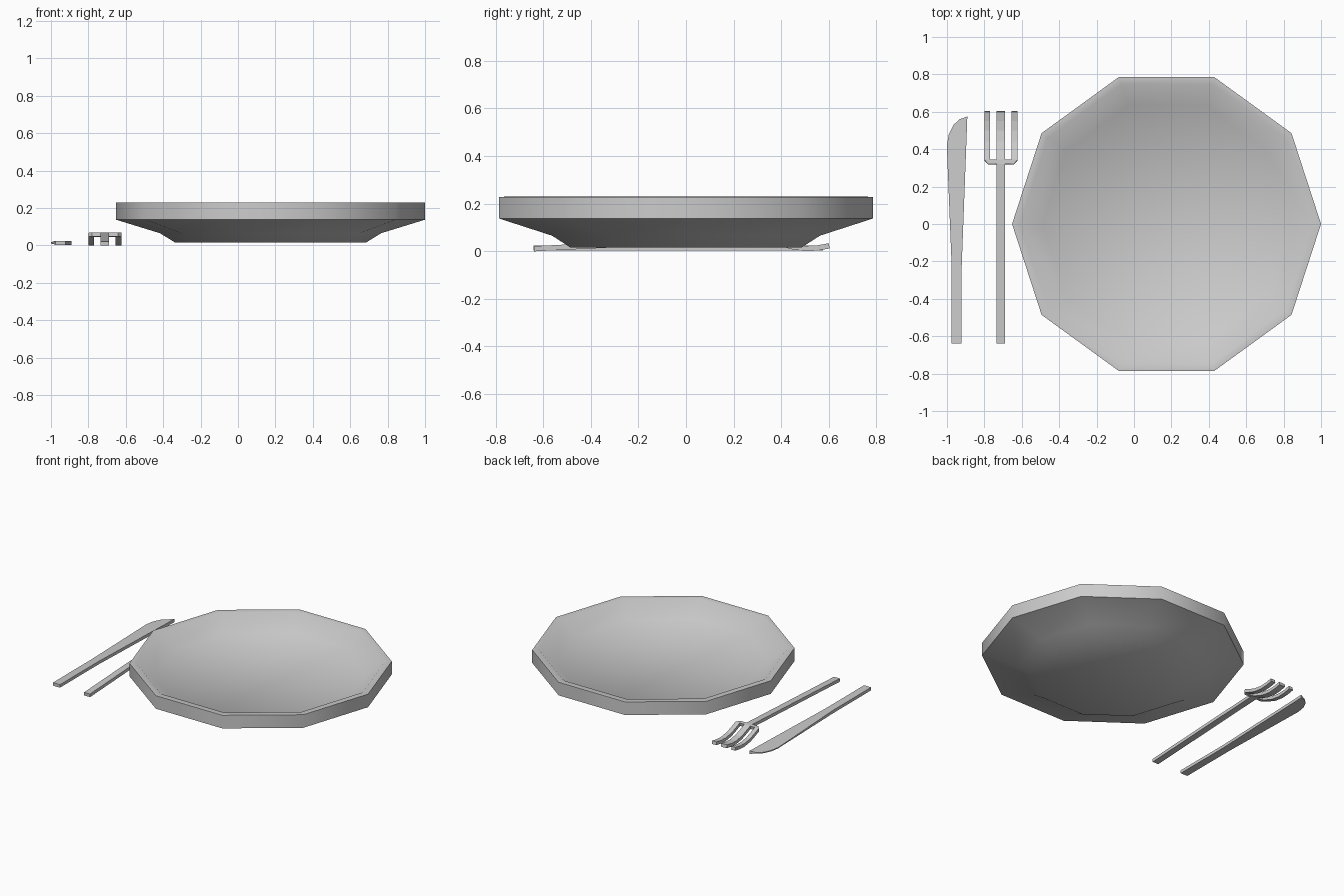
import bpy, bmesh, math

if "Cube" in bpy.data.objects:
    bpy.data.objects.remove(bpy.data.objects["Cube"])


def make_object(name, bm, smooth=None):
    bmesh.ops.remove_doubles(bm, verts=bm.verts, dist=0.0005)
    bmesh.ops.recalc_face_normals(bm, faces=bm.faces)
    me = bpy.data.meshes.new(name)
    bm.to_mesh(me)
    bm.free()
    ob = bpy.data.objects.new(name, me)
    bpy.context.collection.objects.link(ob)
    bpy.ops.object.select_all(action='DESELECT')
    ob.select_set(True)
    bpy.context.view_layer.objects.active = ob
    if smooth:
        bpy.ops.object.shade_smooth_by_angle(angle=math.radians(smooth))
    return ob


# Plate: ten-sided lathe of a (radius, z) profile, from underside to inner floor
SIDES, CX = 10, 0.174
profile = [(0.512, 0.016), (0.592, 0.065), (0.826, 0.137), (0.826, 0.228),
           (0.785, 0.229), (0.665, 0.14)]
bm = bmesh.new()
rings = [[bm.verts.new((CX + r * math.cos(math.tau * i / SIDES),
                        r * math.sin(math.tau * i / SIDES), z))
          for i in range(SIDES)] for r, z in profile]
for a, b in zip(rings, rings[1:]):
    for i in range(SIDES):
        j = (i + 1) % SIDES
        bm.faces.new((a[i], a[j], b[j], b[i]))
bm.faces.new(rings[0])
bm.faces.new(rings[-1])
make_object("plate", bm, 40)

# Knife: extruded outline, blade edge thinned on the left
outline = [(-0.975, -0.64), (-0.921, -0.64), (-0.921, -0.22), (-0.891, 0.575),
           (-0.932, 0.56), (-0.965, 0.53), (-0.99, 0.48), (-1.0, 0.42),
           (-0.998, 0.35), (-0.975, -0.22)]
bm = bmesh.new()
low, high = [], []
for x, y in outline:
    edge = 0.007 if x < -0.925 and y > 0 else 0.0
    low.append(bm.verts.new((x, y, 0.004 + edge)))
    high.append(bm.verts.new((x, y, 0.025 - edge)))
bm.faces.new(low)
bm.faces.new(high)
for i in range(len(low)):
    j = (i + 1) % len(low)
    bm.faces.new((low[i], low[j], high[j], high[i]))
make_object("knife", bm)

# Fork: strips following a curved side path, then thickened
cols = [-0.80, -0.77, -0.735, -0.69, -0.655, -0.622]
handle = [(-0.64, 0.022), (0.32, 0.07)]
bar = [(0.32, 0.07), (0.345, 0.068)]
tines = [(0.345, 0.068), (0.39, 0.05), (0.44, 0.032), (0.50, 0.023),
         (0.55, 0.025), (0.60, 0.034)]
bm = bmesh.new()


def strip(c, path):
    for (y0, z0), (y1, z1) in zip(path, path[1:]):
        quad = [(cols[c], y0, z0), (cols[c + 1], y0, z0),
                (cols[c + 1], y1, z1), (cols[c], y1, z1)]
        bm.faces.new([bm.verts.new(p) for p in quad])


strip(2, handle)
for c in range(5):
    strip(c, bar)
for c in (0, 2, 4):
    strip(c, tines)
for v in bm.verts:  # chamfered shoulder corners
    if abs(v.co.y - 0.32) < 0.001:
        if v.co.x < -0.79:
            v.co.x = -0.78
        elif v.co.x > -0.63:
            v.co.x = -0.642
fork = make_object("fork", bm)
if fork.data.polygons[0].normal.z < 0:
    fork.data.flip_normals()
solid = fork.modifiers.new("thickness", 'SOLIDIFY')
solid.thickness = 0.022
solid.offset = -1

# Foot height: rest the cutlery on z = 0
for n in ("knife", "fork"):
    bpy.data.objects[n].location.z = -0.001
